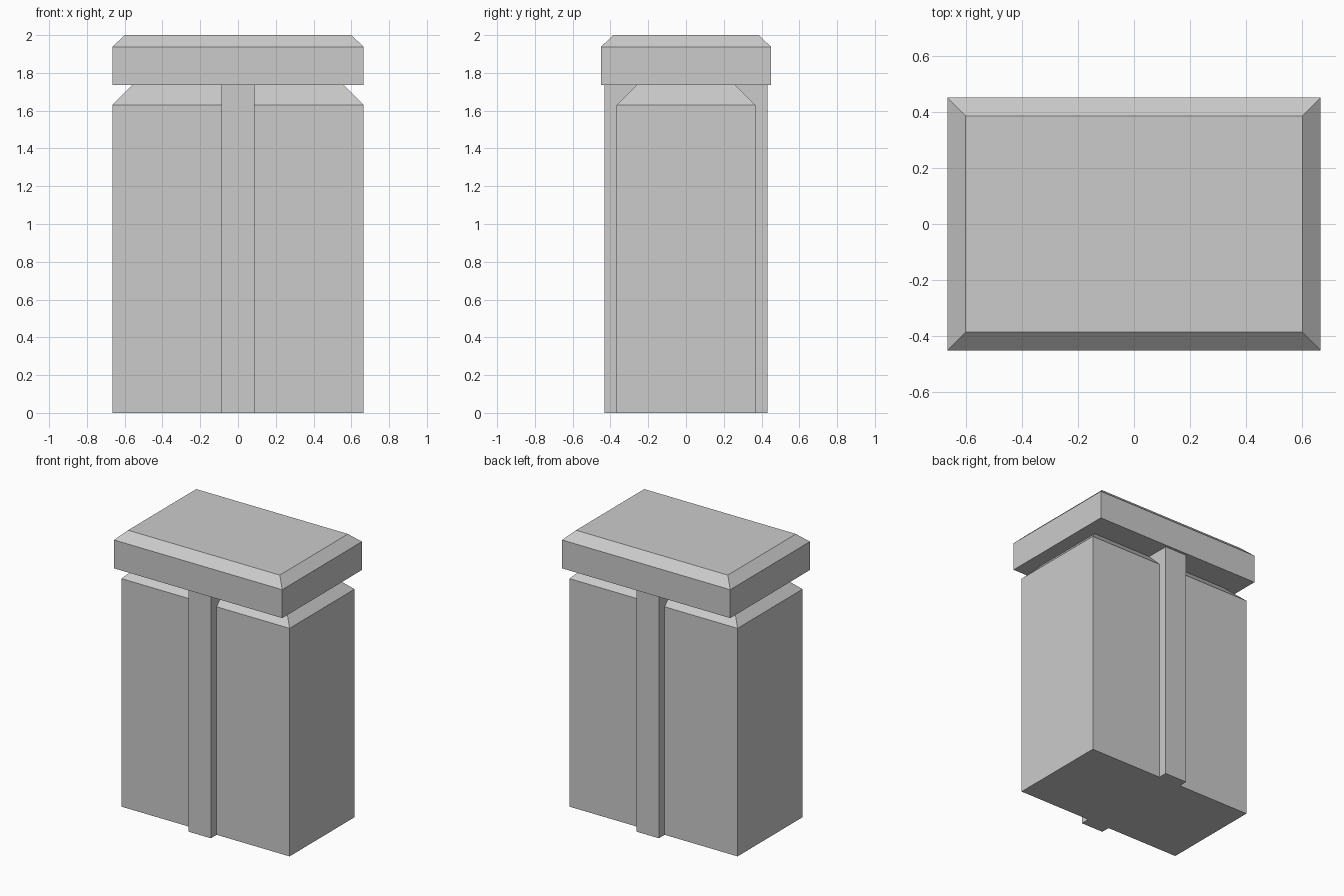
import bpy, bmesh

if "Cube" in bpy.data.objects:
    bpy.data.objects.remove(bpy.data.objects["Cube"])


def tiered_block(name, tiers):
    """Closed block skinned through rectangles given as (half_x, half_y, z)."""
    bm = bmesh.new()
    rings = [[bm.verts.new((sx * hx, sy * hy, z))
              for sx, sy in ((-1, -1), (1, -1), (1, 1), (-1, 1))]
             for hx, hy, z in tiers]
    bm.faces.new(rings[0][::-1])
    bm.faces.new(rings[-1])
    for low, high in zip(rings, rings[1:]):
        for i in range(4):
            j = (i + 1) % 4
            bm.faces.new((low[i], low[j], high[j], high[i]))
    mesh = bpy.data.meshes.new(name)
    bm.to_mesh(mesh)
    bm.free()
    obj = bpy.data.objects.new(name, mesh)
    bpy.context.collection.objects.link(obj)
    return obj


# Main body with sloped shoulders
tiered_block("body", [(0.665, 0.367, 0), (0.665, 0.367, 1.63), (0.56, 0.262, 1.735)])

# Central rib running through front and back
tiered_block("center_rib", [(0.088, 0.432, 0), (0.088, 0.432, 1.735)])

# Overhanging cap with bevelled top edge
tiered_block("cap", [(0.665, 0.45, 1.735), (0.665, 0.45, 1.938), (0.6, 0.385, 2.0)])
